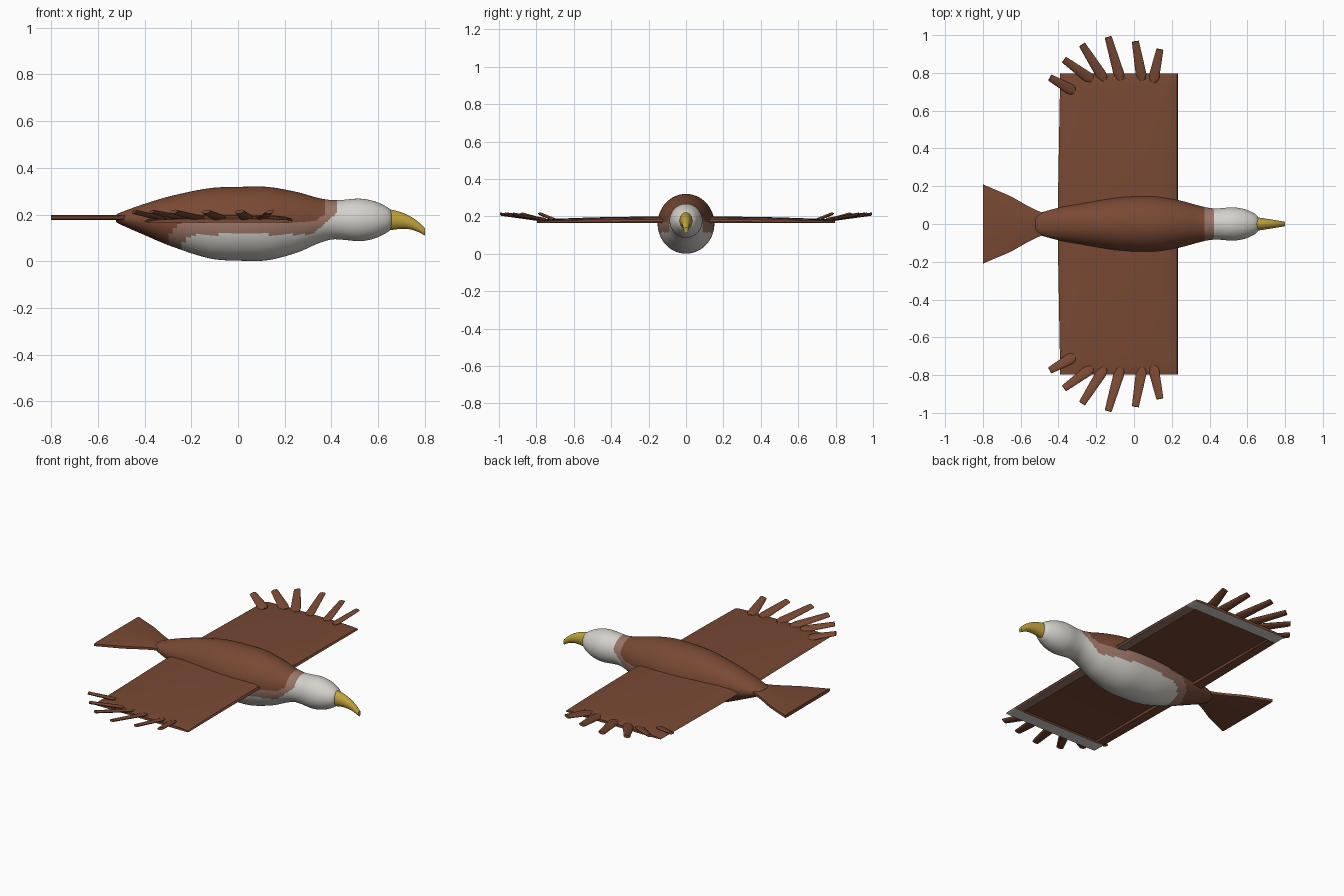
import bpy, bmesh, math
from mathutils import Vector

if "Cube" in bpy.data.objects:
    bpy.data.objects.remove(bpy.data.objects["Cube"])


def material(name, rgb):
    m = bpy.data.materials.new(name)
    m.diffuse_color = (*rgb, 1)
    m.use_nodes = True
    m.node_tree.nodes["Principled BSDF"].inputs["Base Color"].default_value = m.diffuse_color
    return m


BROWN = material("brown plumage", (0.19, 0.066, 0.034))
WHITE = material("pale plumage", (0.66, 0.64, 0.60))
BLEND = material("dusky blend", (0.33, 0.18, 0.14))
YELLOW = material("beak yellow", (0.53, 0.37, 0.045))


def loft(name, rings, mats, rule=None, angle=35):
    """Skin a list of closed rings, cap both ends, colour faces by a rule."""
    bm = bmesh.new()
    loops = [[bm.verts.new(p) for p in ring] for ring in rings]
    n = len(loops[0])
    for a, b in zip(loops, loops[1:]):
        for i in range(n):
            j = (i + 1) % n
            bm.faces.new((a[i], a[j], b[j], b[i]))
    bm.faces.new(loops[0][::-1])
    bm.faces.new(loops[-1])
    bmesh.ops.recalc_face_normals(bm, faces=bm.faces[:])
    bm.normal_update()
    if rule:
        for f in bm.faces:
            f.material_index = rule(f.calc_center_median(), f.normal)
    me = bpy.data.meshes.new(name)
    bm.to_mesh(me)
    bm.free()
    for m in mats:
        me.materials.append(m)
    ob = bpy.data.objects.new(name, me)
    bpy.context.collection.objects.link(ob)
    bpy.ops.object.select_all(action='DESELECT')
    ob.select_set(True)
    bpy.context.view_layer.objects.active = ob
    bpy.ops.object.shade_smooth_by_angle(angle=math.radians(angle))
    return ob


def ellipse(x, half_y, bottom, top, n):
    zc, rz = (top + bottom) / 2, (top - bottom) / 2
    return [Vector((x, half_y * math.cos(2 * math.pi * i / n),
                    zc + rz * math.sin(2 * math.pi * i / n))) for i in range(n)]


def smooth(keys, steps):
    """Catmull-Rom interpolation of tuples."""
    out = []
    for k in range(len(keys) - 1):
        p0, p1 = keys[max(k - 1, 0)], keys[k]
        p2, p3 = keys[k + 1], keys[min(k + 2, len(keys) - 1)]
        for s in range(steps):
            t = s / steps
            out.append([0.5 * (2 * b + (c - a) * t + (2 * a - 5 * b + 4 * c - d) * t * t
                               + (3 * b - a - 3 * c + d) * t ** 3)
                        for a, b, c, d in zip(p0, p1, p2, p3)])
    out.append(list(keys[-1]))
    return out


# Body and head: x, half width, bottom z, top z
body_keys = [(-0.522, 0.030, 0.168, 0.198), (-0.505, 0.055, 0.158, 0.208),
             (-0.40, 0.086, 0.112, 0.246), (-0.28, 0.110, 0.062, 0.281),
             (-0.12, 0.139, 0.012, 0.313), (0.02, 0.151, 0.002, 0.319),
             (0.13, 0.147, 0.005, 0.318), (0.25, 0.123, 0.036, 0.297),
             (0.34, 0.098, 0.075, 0.272), (0.40, 0.085, 0.093, 0.262),
             (0.45, 0.083, 0.092, 0.263), (0.52, 0.088, 0.086, 0.268),
             (0.58, 0.080, 0.096, 0.258), (0.63, 0.060, 0.118, 0.237),
             (0.655, 0.040, 0.138, 0.217), (0.662, 0.015, 0.165, 0.190)]


def body_rule(c, n):
    x, z = c.x, c.z
    inner = 0.115 - 0.06 * (max(0, -0.15 - x) / 0.1) ** 3 + 0.9 * max(0, x - 0.32)
    outer = 0.170 - 0.10 * (max(0, -0.20 - x) / 0.11) ** 3 + 0.8 * max(0, x - 0.33)
    if x > 0.425 or z < inner:
        return 1
    if x > 0.372 or z < outer:
        return 2
    return 0


loft("body", [ellipse(*k, 72) for k in smooth(body_keys, 8)],
     [BROWN, WHITE, BLEND], body_rule)

# Hooked beak
beak_keys = [(0.64, 0.034, 0.132, 0.222), (0.66, 0.034, 0.134, 0.220),
             (0.70, 0.028, 0.139, 0.209), (0.74, 0.022, 0.136, 0.191),
             (0.775, 0.016, 0.124, 0.166), (0.80, 0.011, 0.110, 0.142)]
loft("beak", [ellipse(*k, 24) for k in smooth(beak_keys, 4)], [YELLOW])

# Fanned tail
tail_keys = [(-0.44, 0.050), (-0.50, 0.066), (-0.57, 0.100),
             (-0.65, 0.145), (-0.73, 0.180), (-0.80, 0.210)]
loft("tail", [[Vector((x, w * a, 0.187 + b)) for a, b in
               ((-1, -0.007), (-0.9, -0.010), (0.9, -0.010), (1, -0.007),
                (1, 0.007), (0.9, 0.010), (-0.9, 0.010), (-1, 0.007))]
              for x, w in smooth(tail_keys, 4)], [BROWN])

# Wing cross-section (x, z): domed top, then underside with a hollow
TOP = [(-0.405, 0.168), (-0.395, 0.178), (-0.36, 0.188), (-0.28, 0.196),
       (-0.15, 0.200), (0.05, 0.200), (0.15, 0.197), (0.20, 0.192),
       (0.228, 0.184), (0.234, 0.172), (0.228, 0.166)]
RIM_X = (0.175, 0.170, -0.335, -0.340)


def wing_section(y, drop, hollow, side):
    under = [(RIM_X[0], 0.165), (RIM_X[1], 0.165 + hollow),
             (RIM_X[2], 0.165 + hollow), (RIM_X[3], 0.165)]
    return [Vector((x + (0.018 * abs(y) if x < -0.37 else 0), side * y,
                    0.166 + (z - 0.166) * drop)) for x, z in TOP + under]


def wing_rule(c, n):
    if n.z < -0.5 and 0.725 < abs(c.y) < 0.795:
        return 1
    if n.z < -0.5 and c.x > 0.18:
        return 2
    return 0


# Feathers at the wing tip: root x, y then tip x, y
FEATHERS = [(-0.315, 0.70, -0.445, 0.775), (-0.22, 0.76, -0.37, 0.87),
            (-0.155, 0.76, -0.275, 0.95), (-0.07, 0.76, -0.137, 0.99),
            (0.043, 0.76, 0.007, 0.967), (0.10, 0.75, 0.137, 0.925)]


def feather(name, rx, ry, tx, ty, side):
    root, tip = Vector((rx, side * ry, 0.181)), Vector((tx, side * ty, 0.212))
    d = (tip - root).normalized()
    across = d.cross(Vector((0, 0, 1))).normalized()
    if across.x < 0:
        across = -across
    across = (across + Vector((0, 0, 0.22))).normalized()
    up = d.cross(across).normalized()
    rings = []
    for t, w in ((0, 0.012), (0.05, 0.023), (0.15, 0.029), (0.5, 0.025), (1, 0.019)):
        c = root.lerp(tip, t)
        rings.append([c + across * w * math.cos(a) + up * 0.008 * math.sin(a)
                      for a in (2 * math.pi * i / 14 for i in range(14))])
    loft(name, rings, [BROWN], angle=50)


for side, label in ((1, "left"), (-1, "right")):
    stations = [(0, 1, 0.012), (0.2, 1, 0.012), (0.5, 0.85, 0.012), (0.715, 0.62, 0.012),
                (0.722, 0.61, 0), (0.788, 0.53, 0), (0.797, 0.45, 0)]
    loft("wing_" + label, [wing_section(*s, side) for s in stations],
         [BROWN, WHITE, BLEND], wing_rule)
    for i, f in enumerate(FEATHERS):
        feather(f"tip_feather_{label}_{i + 1}", *f, side)
